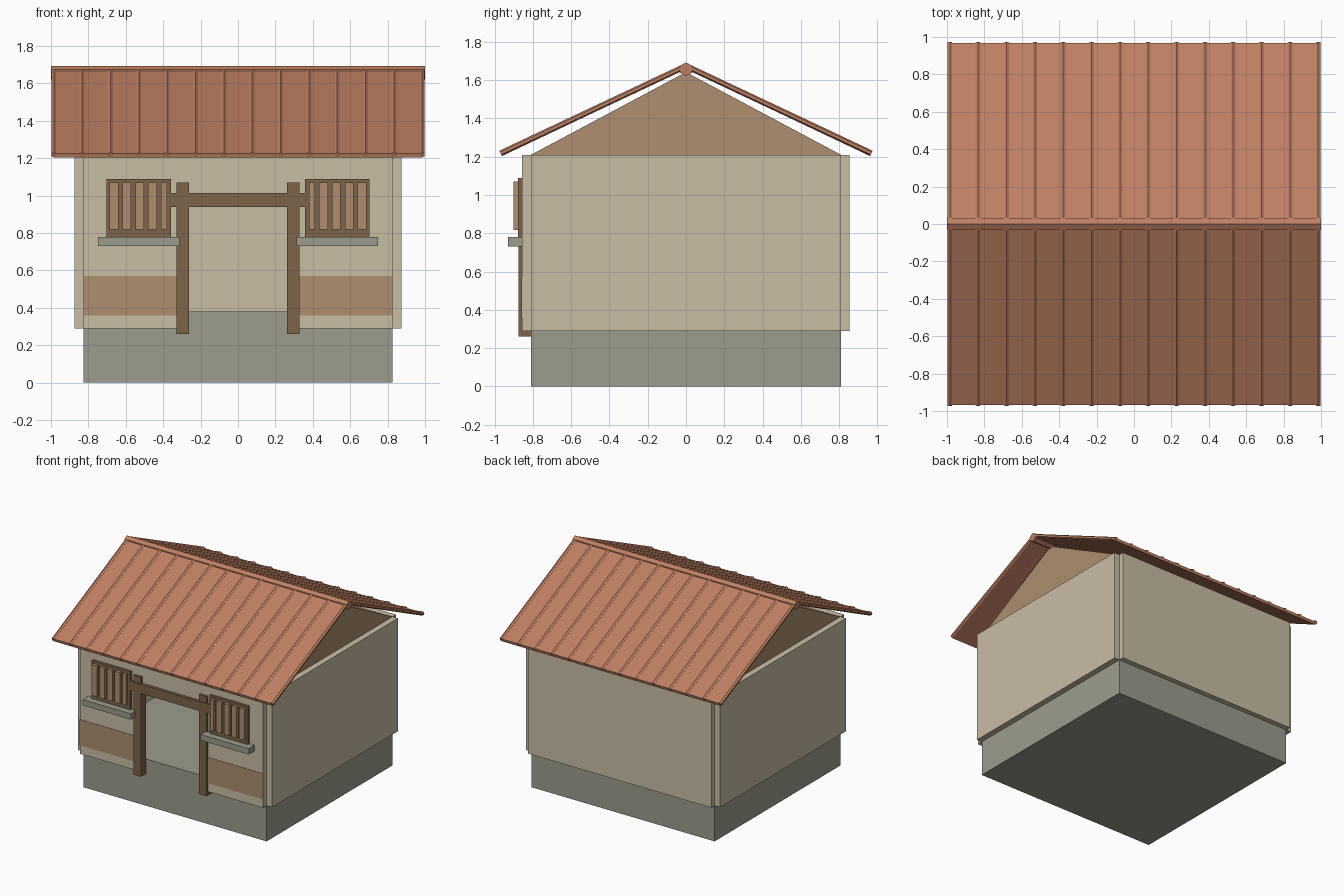
import bpy, bmesh, math
from mathutils import Vector

cube = bpy.data.objects.get("Cube")
if cube:
    bpy.data.objects.remove(cube, do_unlink=True)


def material(name, hex_code):
    srgb = [int(hex_code[i:i + 2], 16) / 255 for i in (0, 2, 4)]
    color = [((c + 0.055) / 1.055) ** 2.4 for c in srgb] + [1]
    m = bpy.data.materials.new(name)
    m.use_nodes = True
    m.diffuse_color = color
    bsdf = m.node_tree.nodes["Principled BSDF"]
    bsdf.inputs["Base Color"].default_value = color
    bsdf.inputs["Roughness"].default_value = 0.9
    return m


PLASTER = material("beige plaster", "c9bda5")
STONE = material("grey stone", "9c9c8e")
TAN = material("tan boards", "ad8f70")
WOOD = material("dark wood", "7d634a")
ROOF = material("terracotta roof", "be7f62")


def finish(name, bm, mat):
    bmesh.ops.recalc_face_normals(bm, faces=bm.faces)
    mesh = bpy.data.meshes.new(name)
    bm.to_mesh(mesh)
    bm.free()
    mesh.materials.append(mat)
    obj = bpy.data.objects.new(name, mesh)
    bpy.context.collection.objects.link(obj)
    return obj


def prism(name, profile, x0, x1, mat):
    """Extrude a (y, z) outline along x."""
    bm = bmesh.new()
    face = bm.faces.new([bm.verts.new((x0, y, z)) for y, z in profile])
    ext = bmesh.ops.extrude_face_region(bm, geom=[face])
    moved = [v for v in ext["geom"] if isinstance(v, bmesh.types.BMVert)]
    bmesh.ops.translate(bm, verts=moved, vec=(x1 - x0, 0, 0))
    return finish(name, bm, mat)


def box(name, x, y, z, mat):
    outline = [(y[0], z[0]), (y[1], z[0]), (y[1], z[1]), (y[0], z[1])]
    return prism(name, outline, min(x), max(x), mat)


def bar(name, a, b, radius, mat):
    """Six-sided rod between two points."""
    a, b = Vector(a), Vector(b)
    bm = bmesh.new()
    bmesh.ops.create_cone(bm, cap_ends=True, segments=6, radius1=radius,
                          radius2=radius, depth=(b - a).length)
    bmesh.ops.rotate(bm, verts=bm.verts,
                     matrix=(b - a).to_track_quat("Z", "Y").to_matrix())
    bmesh.ops.translate(bm, verts=bm.verts, vec=(a + b) / 2)
    return finish(name, bm, mat)


# Foundation and hollow wall shell
HX, HY, LOW, TOP = 0.825, 0.81, 0.29, 1.21
FRONT = -0.856
box("foundation", (-HX, HX), (-HY, HY), (0, 0.38), STONE)
box("back_wall", (-HX, HX), (HY, 0.853), (LOW, TOP), PLASTER)
box("front_wall_header", (-0.29, 0.29), (FRONT, -HY), (0.96, TOP), PLASTER)

# Attic block closing both gables
prism("gable", [(-HY, TOP), (HY, TOP), (0, 1.642)], -HX, HX, TAN)

# Paired walls, door posts and windows
for side, s in (("right", -1), ("left", 1)):
    def pair(name, x0, x1, y, z, mat):
        box(f"{side}_{name}", (s * x0, s * x1), y, z, mat)

    pair("side_wall", HX, 0.873, (-HY, HY), (LOW, TOP), PLASTER)
    pair("front_wall", 0.29, HX, (FRONT, -HY), (LOW, TOP), PLASTER)
    pair("front_band", 0.32, HX, (FRONT - 0.003, FRONT), (0.36, 0.57), TAN)
    pair("door_post", 0.262, 0.329, (-0.875, -HY), (0.26, 1.07), WOOD)
    pair("window_frame", 0.357, 0.703, (-0.877, FRONT), (0.78, 1.09), WOOD)
    pair("window_sill", 0.313, 0.748, (-0.93, FRONT), (0.732, 0.78), STONE)
    for i in range(5):
        outer = 0.687 - 0.069 * i
        pair(f"window_slat_{i}", max(outer - 0.047, 0.38), outer,
             (-0.9, -0.877), (0.818, 1.07), TAN)

box("door_lintel", (-0.358, 0.358), (-0.88, -0.85), (0.94, 1.015), WOOD)

# Roof slopes with standing ribs
PEAK, EAVE_Y, EAVE_Z, RIBS = 1.67, 0.968, 1.214, 14
for side, s in (("front", -1), ("back", 1)):
    t = 0.011
    prism(f"{side}_roof_sheet",
          [(0, PEAK + t), (s * EAVE_Y, EAVE_Z + t),
           (s * (EAVE_Y - 0.006), EAVE_Z - t), (0, PEAK - t)],
          -0.985, 0.985, ROOF)
    for i in range(RIBS):
        x = -0.985 + 1.97 * i / (RIBS - 1)
        bar(f"{side}_roof_rib_{i}", (x, 0, PEAK + 0.004),
            (x, s * EAVE_Y, EAVE_Z + 0.004), 0.015, ROOF)

# Ridge cap, hexagon with a point on top
hexagon = [(0.036 * math.sin(math.radians(60 * k)),
            1.657 + 0.036 * math.cos(math.radians(60 * k))) for k in range(6)]
prism("ridge_cap", hexagon, -1, 1, ROOF)
